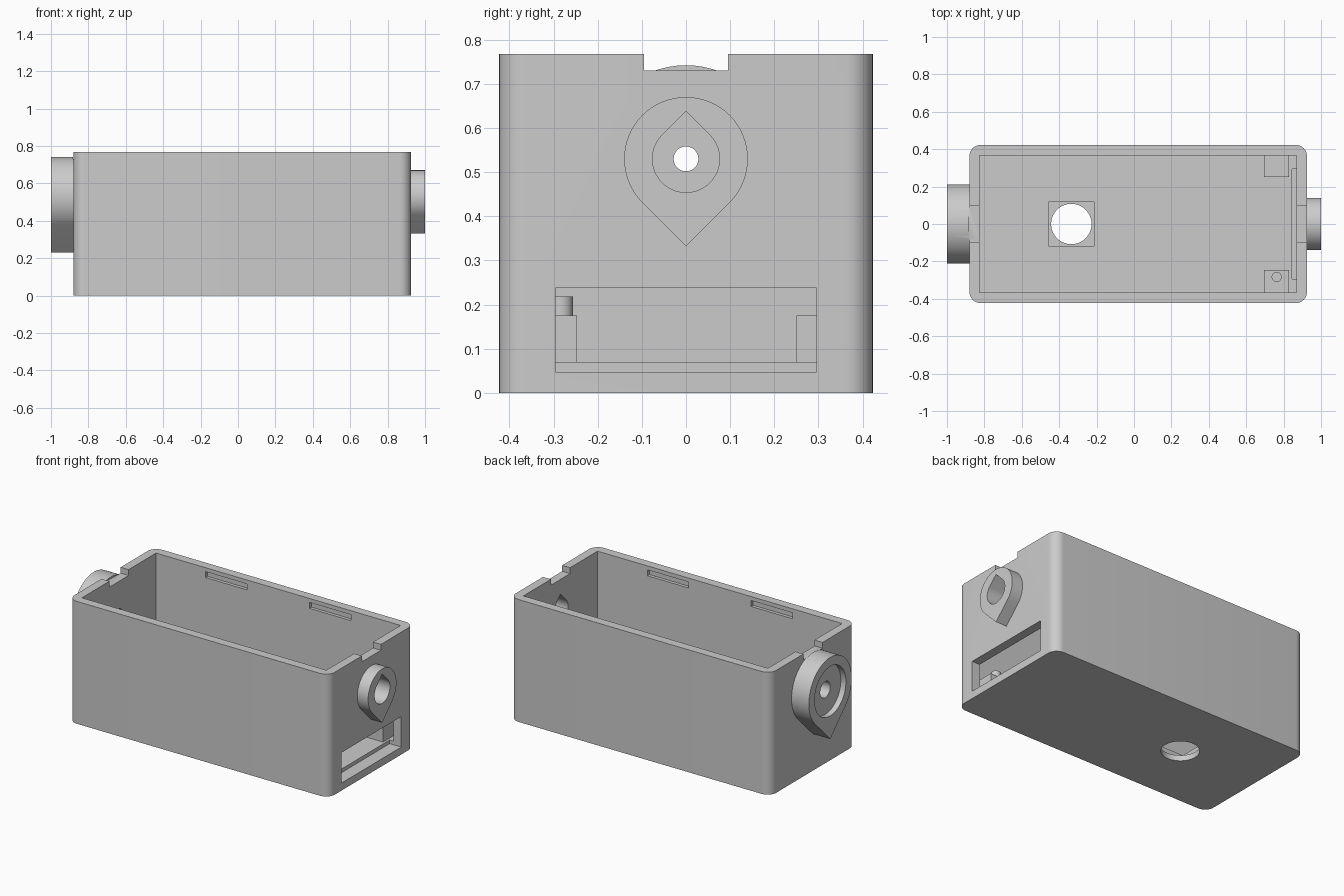
import bpy, bmesh
from math import sin, cos, pi, radians, sqrt

if "Cube" in bpy.data.objects:
    bpy.data.objects.remove(bpy.data.objects["Cube"])

grey = bpy.data.materials.new("plain grey")
grey.use_nodes = True
colour = (0.6, 0.6, 0.6, 1)
grey.diffuse_color = colour
grey.node_tree.nodes["Principled BSDF"].inputs["Base Color"].default_value = colour


def prism(name, outline, axis, lo, hi):
    """Extrude a 2D outline along x (outline in y, z) or z (outline in x, y)."""
    bm = bmesh.new()
    place = (lambda u, v: (lo, u, v)) if axis == "x" else (lambda u, v: (u, v, lo))
    base = bm.faces.new([bm.verts.new(place(u, v)) for u, v in outline])
    top = bmesh.ops.extrude_face_region(bm, geom=[base])["geom"]
    shift = (hi - lo, 0, 0) if axis == "x" else (0, 0, hi - lo)
    bmesh.ops.translate(bm, vec=shift, verts=[g for g in top if isinstance(g, bmesh.types.BMVert)])
    bmesh.ops.recalc_face_normals(bm, faces=bm.faces)
    mesh = bpy.data.meshes.new(name)
    bm.to_mesh(mesh)
    bm.free()
    mesh.materials.append(grey)
    obj = bpy.data.objects.new(name, mesh)
    bpy.context.collection.objects.link(obj)
    return obj


def block(name, x, y, z):
    return prism(name, [(x[0], y[0]), (x[1], y[0]), (x[1], y[1]), (x[0], y[1])], "z", *z)


def circle(u, v, r, n=64):
    return [(u + r * cos(2 * pi * i / n), v + r * sin(2 * pi * i / n)) for i in range(n)]


def teardrop(v, r, tip, n=48):
    """Round outline with a right-angled point up (tip=1) or down (tip=-1)."""
    angles = [radians(-225 + 270 * i / n) for i in range(n + 1)]
    arc = [(r * cos(a), v + tip * r * sin(a)) for a in angles]
    return arc + [(0, v + tip * r * sqrt(2))]


def rounded(x, y, r, n=10):
    pts = []
    for k, (cx, cy) in enumerate([(x[1] - r, y - r), (x[0] + r, y - r),
                                  (x[0] + r, r - y), (x[1] - r, r - y)]):
        for i in range(n + 1):
            a = pi / 2 * (k + i / n)
            pts.append((cx + r * cos(a), cy + r * sin(a)))
    return pts


def combine(target, tool, operation="DIFFERENCE"):
    mod = target.modifiers.new(operation, "BOOLEAN")
    mod.operation = operation
    mod.solver = "EXACT"
    mod.object = tool
    bpy.context.view_layer.update()
    with bpy.context.temp_override(object=target, active_object=target):
        bpy.ops.object.modifier_apply(modifier=mod.name)
    bpy.data.objects.remove(tool)


LEFT, RIGHT, HALF, TOP = -0.88, 0.925, 0.423, 0.767
IN_L, IN_R, IN_Y, FLOOR = -0.825, 0.87, 0.367, 0.07
AXLE = 0.53

# Open box with rounded upright edges
case = prism("case", rounded((LEFT, RIGHT), HALF, 0.06), "z", 0, TOP)

# Teardrop bosses on both ends
combine(case, prism("small_boss", teardrop(AXLE, 0.14, -1), "x", 0.9, 1.0), "UNION")
combine(case, prism("large_boss", teardrop(AXLE, 0.212, -1), "x", -1.0, -0.85), "UNION")

# Cavity and top notches
combine(case, block("cavity", (IN_L, IN_R), (-IN_Y, IN_Y), (FLOOR, 1)))
for x in [(0.8, RIGHT + 0.01), (LEFT - 0.002, -0.8)]:
    combine(case, block("notch", x, (-0.095, 0.095), (0.73, 1)))

# Holes through the bosses
combine(case, prism("pointed_hole", teardrop(AXLE, 0.076, 1), "x", 0.8, 1.1))
combine(case, prism("boss_recess", circle(0, AXLE, 0.155), "x", -1.1, -0.965))
combine(case, prism("axle_hole", circle(0, AXLE, 0.05), "x", -1.1, -0.885))
combine(case, prism("wire_hole", circle(0, AXLE, 0.028), "x", -1.1, -0.8))

# Wide end slot, cut slightly into the floor
combine(case, block("end_slot", (0.845, 1.1), (-0.295, 0.295), (0.047, 0.238)))

# Floor hole in a square recess
combine(case, block("square_recess", (-0.455, -0.215), (-0.12, 0.12), (0.035, 0.2)))
combine(case, prism("floor_hole", circle(-0.335, 0, 0.108), "z", -0.1, 0.2))

# Snap grooves inside the long walls
for side in (-1, 1):
    for x in (-0.338, 0.382):
        ys = sorted((side * (IN_Y - 0.05), side * (IN_Y + 0.02)))
        combine(case, block("groove", (x - 0.143, x + 0.143), ys, (0.705, 0.742)))

# Support posts, one with a locating peg
parts = [case]
parts.append(block("rear_post", (0.695, 0.83), (0.25, IN_Y + 0.01), (0.06, 0.175)))
parts.append(block("front_post", (0.695, 0.83), (-IN_Y - 0.01, -0.247), (0.06, 0.175)))
parts.append(prism("locating_peg", circle(0.763, -0.283, 0.027, 32), "z", 0.16, 0.218))

bpy.ops.object.select_all(action="DESELECT")
for part in parts:
    part.select_set(True)
bpy.context.view_layer.objects.active = case
bpy.ops.object.shade_smooth_by_angle(angle=radians(30))
